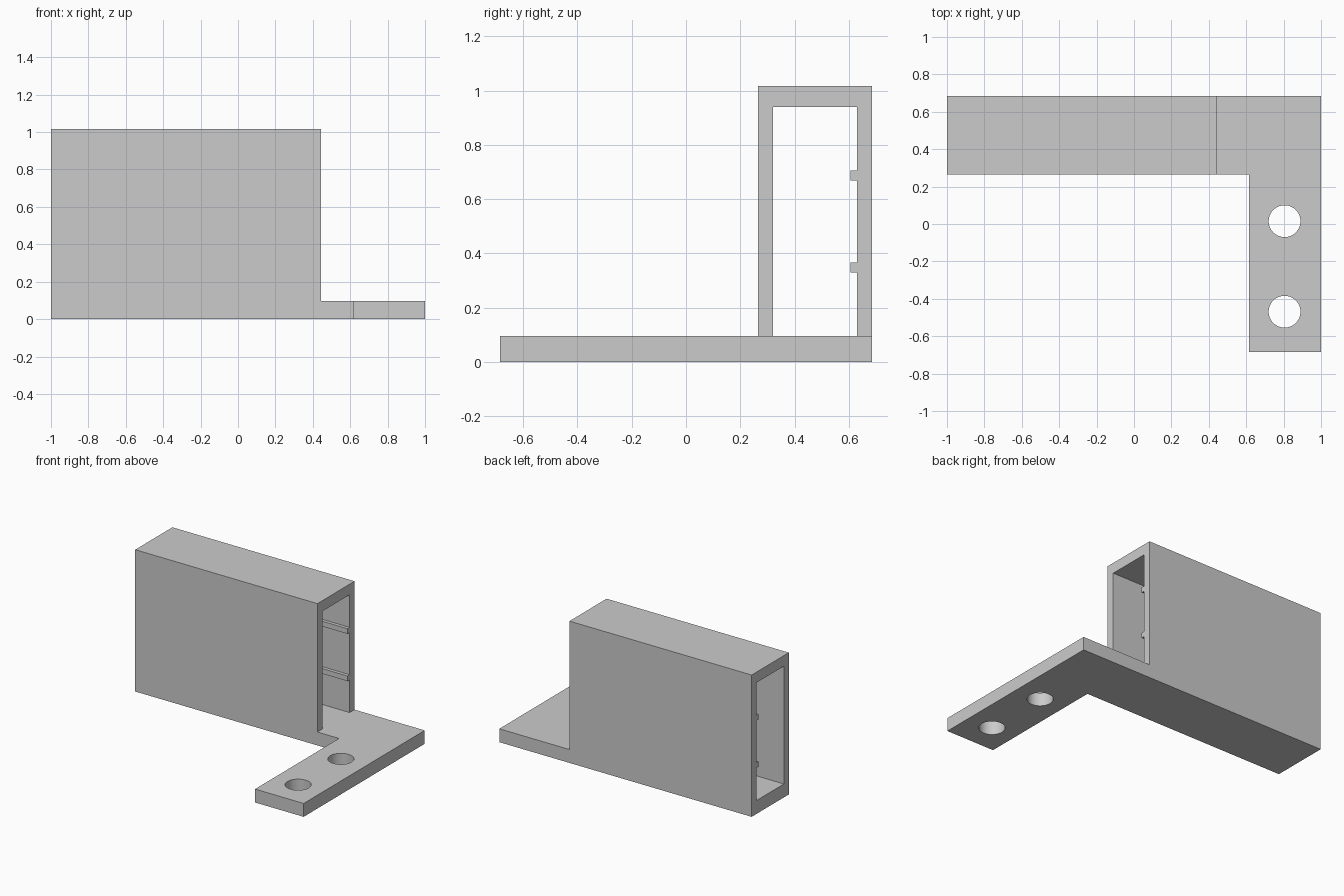
import bpy, bmesh
from mathutils import Vector

cube = bpy.data.objects.get("Cube")
if cube:
    bpy.data.objects.remove(cube, do_unlink=True)

grey = bpy.data.materials.new("light_grey")
grey.use_nodes = True
colour = (0.6, 0.6, 0.6, 1)
grey.diffuse_color = colour
grey.node_tree.nodes["Principled BSDF"].inputs["Base Color"].default_value = colour

# Main dimensions
BACK, FRONT, END = 0.685, -0.685, 0.444
TUBE_FRONT, INNER_FRONT, INNER_BACK = 0.265, 0.32, 0.63
PLATE_TOP, ROOF_UNDER, ROOF = 0.096, 0.94, 1.016


def extrude(name, points, offset):
    """Extrude a closed flat profile along an offset vector."""
    bm = bmesh.new()
    face = bm.faces.new([bm.verts.new(p) for p in points])
    new = bmesh.ops.extrude_face_region(bm, geom=[face])["geom"]
    verts = [g for g in new if isinstance(g, bmesh.types.BMVert)]
    bmesh.ops.translate(bm, verts=verts, vec=Vector(offset))
    bmesh.ops.recalc_face_normals(bm, faces=bm.faces)
    mesh = bpy.data.meshes.new(name)
    bm.to_mesh(mesh)
    bm.free()
    mesh.materials.append(grey)
    obj = bpy.data.objects.new(name, mesh)
    bpy.context.collection.objects.link(obj)
    return obj


def combine(target, other, operation):
    """Apply a boolean and discard the helper."""
    mod = target.modifiers.new("combine", "BOOLEAN")
    mod.operation, mod.solver, mod.object = operation, "EXACT", other
    bpy.context.view_layer.objects.active = target
    bpy.ops.object.modifier_apply(modifier=mod.name)
    bpy.data.objects.remove(other, do_unlink=True)


# L-shaped base plate
outline = [(-1, TUBE_FRONT), (0.615, TUBE_FRONT), (0.615, FRONT),
           (1, FRONT), (1, BACK), (-1, BACK)]
bracket = extrude("mounting_bracket", [(x, y, 0) for x, y in outline], (0, 0, PLATE_TOP))

# Open-ended housing with two rails on the inside of its back wall
foot = PLATE_TOP / 2
profile = [(TUBE_FRONT, foot), (TUBE_FRONT, ROOF), (BACK, ROOF), (BACK, foot),
           (INNER_BACK, foot)]
for low, high in ((0.33, 0.367), (0.669, 0.706)):
    profile += [(INNER_BACK, low), (0.606, low), (0.606, high), (INNER_BACK, high)]
profile += [(INNER_BACK, ROOF_UNDER), (INNER_FRONT, ROOF_UNDER), (INNER_FRONT, foot)]
housing = extrude("housing", [(-1, y, z) for y, z in profile], (END + 1, 0, 0))
combine(bracket, housing, "UNION")

# Screw holes
for y in (0.015, -0.469):
    bpy.ops.mesh.primitive_cylinder_add(vertices=64, radius=0.085, depth=0.5,
                                        location=(0.805, y, 0))
    cutter = bpy.context.object
    cutter.name = "screw_hole_cutter"
    cutter.hide_render = True
    cutter.data.materials.append(grey)
    combine(bracket, cutter, "DIFFERENCE")

bpy.ops.object.select_all(action="DESELECT")
bracket.select_set(True)
bpy.context.view_layer.objects.active = bracket
bpy.ops.object.shade_smooth_by_angle()
